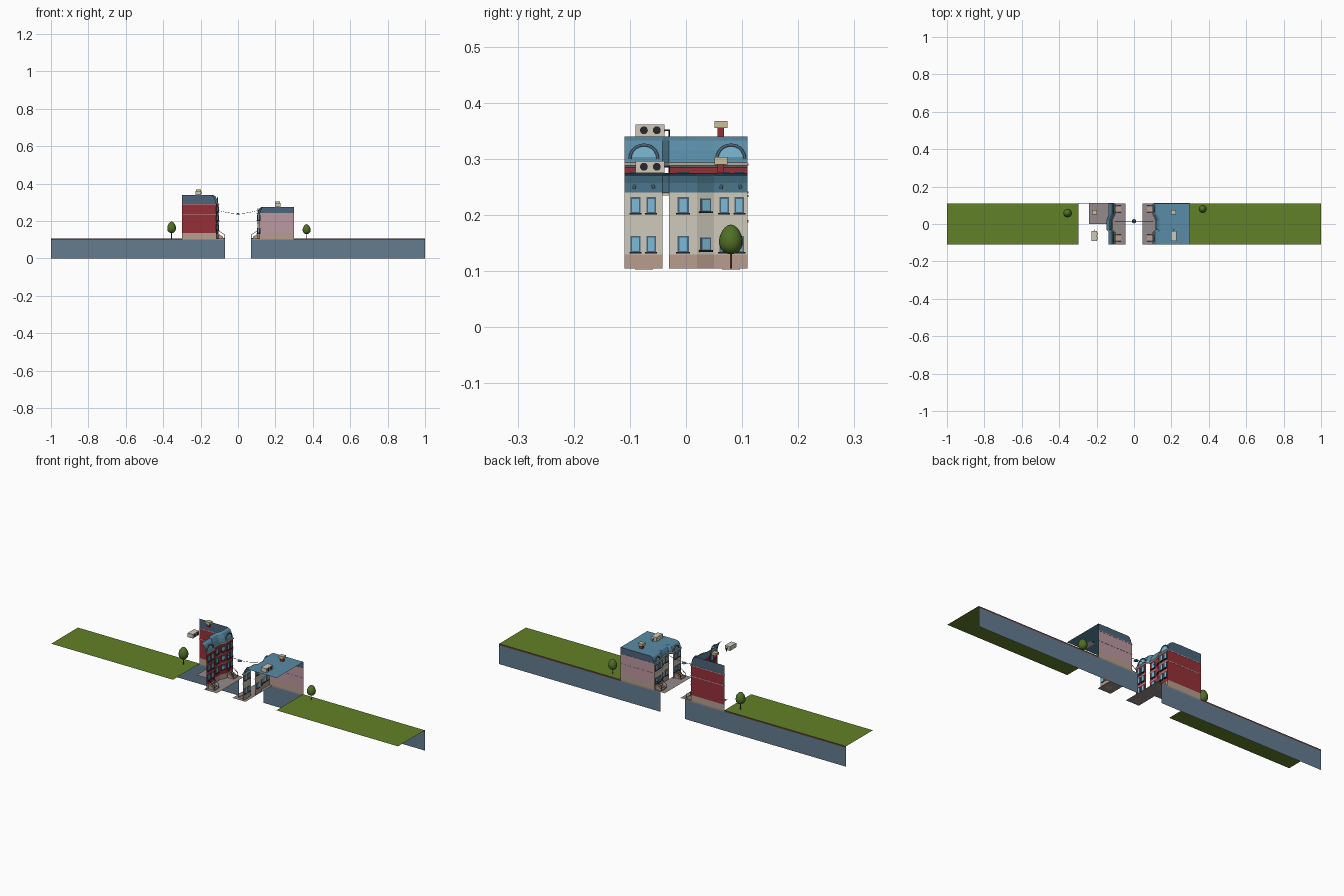
import bpy, bmesh, math
from mathutils import Vector, Matrix

if "Cube" in bpy.data.objects:
    bpy.data.objects.remove(bpy.data.objects["Cube"])

mats = {}
COL = dict(red=(.30, .03, .04), pink=(.50, .32, .36), cream=(.62, .60, .50), tan=(.48, .34, .27),
           blue=(.10, .26, .38), slate=(.07, .13, .20), stone=(.13, .20, .28), soil=(.12, .05, .04),
           grass=(.12, .22, .02), pave=(.30, .26, .26), leaf=(.08, .16, .02), dark=(.02, .02, .025),
           glass=(.20, .50, .68), yellow=(.60, .52, .32))


def finish(ob, col):
    if col not in mats:
        m = bpy.data.materials.new(col)
        m.diffuse_color = (*COL[col], 1)
        m.use_nodes = True
        m.node_tree.nodes["Principled BSDF"].inputs["Base Color"].default_value = m.diffuse_color
        mats[col] = m
    ob.data.materials.append(mats[col])
    return ob


def mesh(name, verts, faces, col):
    me = bpy.data.meshes.new(name)
    me.from_pydata(verts, [], faces)
    ob = bpy.data.objects.new(name, me)
    bpy.context.collection.objects.link(ob)
    return finish(ob, col)


def box(name, lo, hi, col):
    c = [(a + b) / 2 for a, b in zip(lo, hi)]
    bpy.ops.mesh.primitive_cube_add(size=1, location=c)
    ob = bpy.context.object
    ob.name = name
    ob.scale = [abs(b - a) for a, b in zip(lo, hi)]
    return finish(ob, col)


def plane(name, x0, x1, y0, y1, z, col):
    return mesh(name, [(x0, y0, z), (x1, y0, z), (x1, y1, z), (x0, y1, z)], [(0, 1, 2, 3)], col)


def upright(name, pts, y, col):
    # flat sheet standing at a fixed depth
    return mesh(name, [(x, y, z) for x, z in pts], [range(len(pts))], col)


def sweep(name, s, path, profile, col):
    # sheet following a facade plan; profile is (inset, height)
    n = len(profile)
    v = [(s * (x + i), y, z) for x, y in path for i, z in profile]
    f = [(a * n + b, a * n + b + 1, (a + 1) * n + b + 1, (a + 1) * n + b)
         for a in range(len(path) - 1) for b in range(n - 1)]
    return mesh(name, v, f, col)


def wire(name, pts, r, col):
    cu = bpy.data.curves.new(name, 'CURVE')
    cu.dimensions = '3D'
    cu.bevel_depth = r
    cu.bevel_resolution = 1
    sp = cu.splines.new('POLY')
    sp.points.add(len(pts) - 1)
    for p, q in zip(sp.points, pts):
        p.co = (*q, 1)
    ob = bpy.data.objects.new(name, cu)
    bpy.context.collection.objects.link(ob)
    return finish(ob, col)


def window(name, s, x, y, z, w, h, turn=0):
    # frame, glass and sill, facing the street
    M = Matrix.Translation((s * x, y, z)) @ Matrix.Rotation(turn, 4, 'Z')
    for part, ww, hh, t, dz, col in (("frame", w, h, .004, 0, "slate"),
                                     ("glass", w * .7, h * .78, .0055, 0, "glass"),
                                     ("sill", w * 1.25, .003, .009, -h / 2, "dark")):
        ob = box(f"{name}_{part}", (-t / 2, -ww / 2, -hh / 2), (t / 2, ww / 2, hh / 2), col)
        ob.matrix_world = M @ Matrix.Translation((0, 0, dz)) @ Matrix.Diagonal((t, ww, hh, 1))


B = .11
PLAN = [(.105, -B), (.105, -.042), (.118, -.03), (.118, .02), (.105, .05), (.105, B)]


def building(side, s, wall, front, eave, top, inset, rows):
    # rear wall in three bands, with the sloped roof end on top
    upright(f"{side}_rear_plinth", [(s*.105, .105), (s*.3, .105), (s*.3, .135), (s*.105, .135)], B, "tan")
    upright(f"{side}_rear_wall", [(s*.105, .135), (s*.3, .135), (s*.3, eave), (s*.105, eave)], B, wall)
    slope = [(0, eave), (inset * .25, eave + (top - eave) * .5),
             (inset * .55, eave + (top - eave) * .85), (inset, top)]
    upright(f"{side}_rear_roof_end", [(s*.3, top), (s*.3, eave)] + [(s*(.105 + i), z) for i, z in slope], B, "slate")
    for z in (rows[-1] - .028, eave):
        box(f"{side}_rear_band", (s*.105, B - .001, z - .002), (s*.3, B + .001, z + .002), "pink")
    # street facade with a narrow open slot beside the recess
    for label, path in (("outer", PLAN[:2]), ("inner", PLAN[2:])):
        sweep(f"{side}_{label}_plinth", s, path, [(0, .105), (0, .13)], "tan")
        sweep(f"{side}_{label}_facade", s, path, [(0, .13), (0, eave)], front)
        for z in rows[1:]:
            sweep(f"{side}_{label}_band", s, path, [(-.002, z - .03), (-.003, z - .026)], "pink")
    sweep(f"{side}_cornice", s, PLAN, [(0, eave - .005), (-.005, eave - .001), (-.004, eave + .003), (0, eave + .004)], "cream")
    sweep(f"{side}_sloped_roof", s, PLAN, slope, "blue")
    for z in rows:
        for y in (-.09, -.062, .068, .095):
            window(f"{side}_window", s, .104, y, z, .017, .03)
        window(f"{side}_recess_window", s, .117, -.005, z, .02, .03)
        window(f"{side}_angled_window", s, .1115, .035, z, .02, .024, s * math.atan2(.013, .03))
    # half-round roof lights
    for y in (-.075, .08):
        h = top - eave
        arc = [(s * (.103 + inset * .2), y + .5 * h * math.cos(a * math.pi / 10),
                eave + .2 * h + .5 * h * math.sin(a * math.pi / 10)) for a in range(11)]
        wire(f"{side}_dormer_arch", arc, .003, "slate")
        mesh(f"{side}_dormer_pane", arc, [range(11)], "glass")
    # entrance steps and door
    for y in (.08, -.075):
        for k in range(4):
            box(f"{side}_step", (s*(.07 + k * .009), y - .016, .103), (s*.105, y + .016, .110 + k * .006), "tan")
        for e in (-.018, .018):
            wire(f"{side}_rail", [(s*.07, y + e, .105), (s*.07, y + e, .125), (s*.104, y + e, .148)], .0012, "dark")
    # chimney, cooling unit and vent pipe
    x = s * .212
    box(f"{side}_chimney", (x - .008, .056, top), (x + .008, .068, top + .016), "red")
    box(f"{side}_chimney_cap", (x - .013, .051, top + .015), (x + .013, .074, top + .028), "yellow")
    box(f"{side}_cooling_unit", (x - .015, -.09, top), (x + .015, -.038, top + .021), "cream")
    for y in (-.075, -.052):
        bpy.ops.mesh.primitive_cylinder_add(vertices=16, radius=.007, depth=.002,
                                            location=(x + .0155, y, top + .011), rotation=(0, math.pi/2, 0))
        bpy.context.object.name = f"{side}_unit_fan"
        finish(bpy.context.object, "dark")
    wire(f"{side}_vent_pipe", [(x, -.03, top - .003), (x, -.03, top + .011), (x, -.038, top + .011)], .002, "dark")


building("left", -1, "red", "red", .29, .34, .03, (.165, .215, .262))
building("right", 1, "pink", "cream", .24, .275, .022, (.148, .217))

# flat roof on the right, ground-level floor on the left
mesh("right_flat_roof", [(x + .022, y, .275) for x, y in PLAN] + [(.3, B, .275), (.3, -B, .275)], [range(8)], "blue")
plane("left_floor", -.24, -.12, 0, B, .104, "pave")

# ground: lawns, pavements and the retaining walls at the rear
for side, s in (("left", -1), ("right", 1)):
    plane(f"{side}_lawn", s * 1, s * .298, -B, B, .106, "grass")
    plane(f"{side}_pavement", s * .045, s * .12, -B, B, .103, "pave")
    upright(f"{side}_retaining_wall", [(s*.07, 0), (s, 0), (s, .098), (s*.07, .098)], B, "stone")
    upright(f"{side}_soil_strip", [(s*.298, .098), (s, .098), (s, .106), (s*.298, .106)], B, "soil")
    upright(f"{side}_paving_edge", [(s*.07, .098), (s*.298, .098), (s*.298, .105), (s*.07, .105)], B, "pave")


def tree(name, x, y, z0, z1, r):
    wire(f"{name}_trunk", [(x, y, .105), (x, y, z0 + .01)], .002, "soil")
    bpy.ops.mesh.primitive_uv_sphere_add(segments=16, ring_count=10, radius=1, location=(x, y, (z0 + z1) / 2))
    ob = bpy.context.object
    ob.name = f"{name}_crown"
    for v in ob.data.vertices:
        k = 1 - .18 * v.co.z
        v.co.x *= k
        v.co.y *= k
    ob.scale = (r, r, (z1 - z0) / 2)
    bpy.ops.object.shade_smooth()
    finish(ob, "leaf")


tree("left_tree", -.355, .058, .135, .197, .023)
tree("right_tree", .367, .08, .13, .183, .021)

# hanging street lamp on a sagging cable
cable = [(.105 * t / 6, .015, .24 + .017 * (t / 6) ** 2) for t in range(-6, 7)]
wire("lamp_cable", cable, .0008, "dark")
bpy.ops.mesh.primitive_cone_add(vertices=12, radius1=.012, radius2=.003, depth=.007, location=(0, .015, .239))
bpy.context.object.name = "lamp_shade"
finish(bpy.context.object, "slate")
